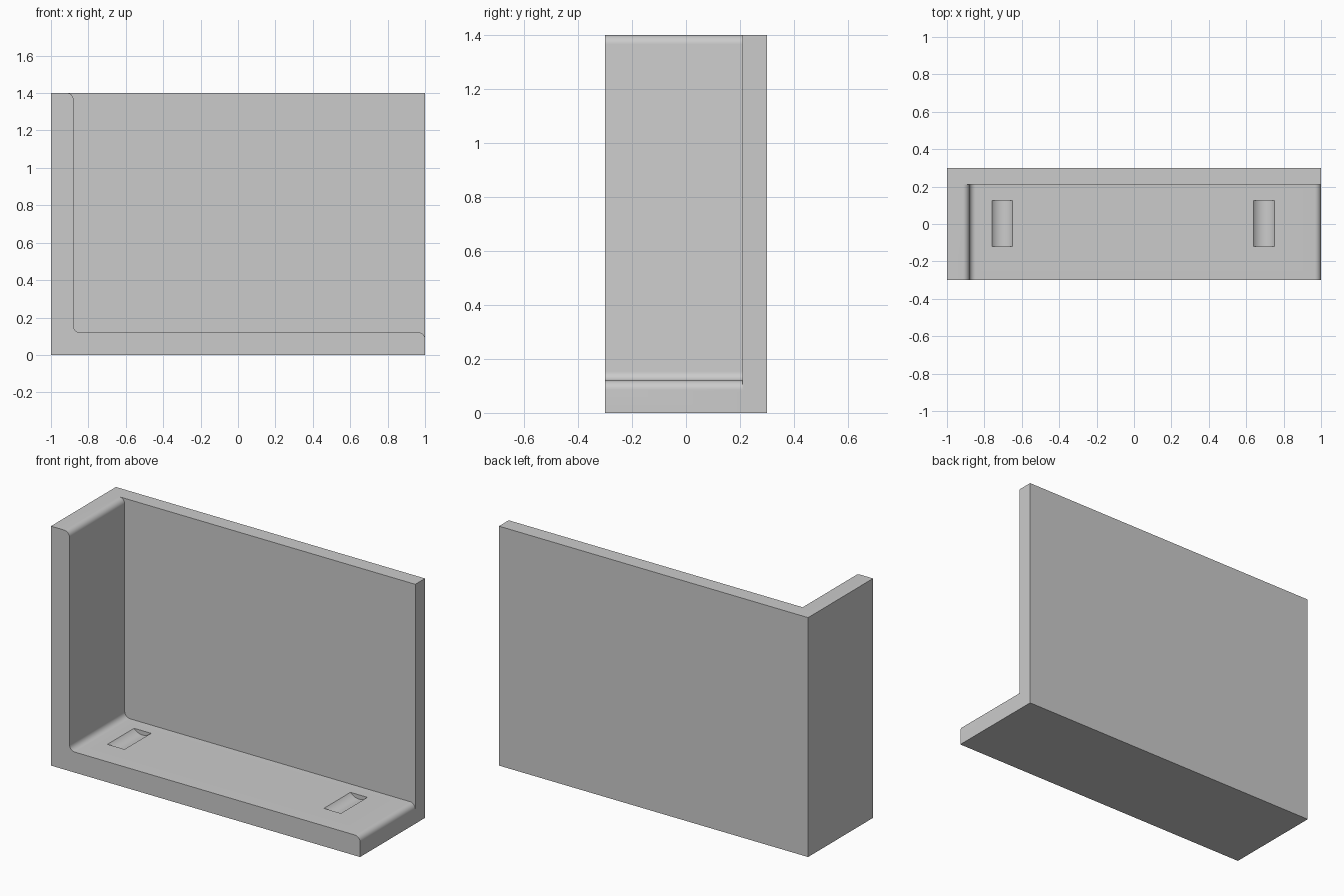
import bpy, bmesh, math

if "Cube" in bpy.data.objects:
    bpy.data.objects.remove(bpy.data.objects["Cube"])


def prism(name, profile, y0, y1):
    """Extrude an (x, z) profile along y."""
    bm = bmesh.new()
    face = bm.faces.new([bm.verts.new((x, y0, z)) for x, z in profile])
    ext = bmesh.ops.extrude_face_region(bm, geom=[face])
    bmesh.ops.translate(bm, vec=(0, y1 - y0, 0),
                        verts=[v for v in ext["geom"] if isinstance(v, bmesh.types.BMVert)])
    bmesh.ops.recalc_face_normals(bm, faces=bm.faces)
    mesh = bpy.data.meshes.new(name)
    bm.to_mesh(mesh)
    bm.free()
    ob = bpy.data.objects.new(name, mesh)
    bpy.context.collection.objects.link(ob)
    return ob


def arc(cx, cz, r, a0, a1, n=8):
    return [(cx + r * math.cos(math.radians(a0 + (a1 - a0) * i / n)),
             cz + r * math.sin(math.radians(a0 + (a1 - a0) * i / n))) for i in range(n + 1)]


R = 0.034   # fillet radius
T = 0.12    # floor and side wall thickness

# Floor and side wall: one L profile with rounded ends and inner corner
profile = [(-1, 0), (1, 0)]
profile += arc(1 - R, T - R, R, 0, 90)
profile += arc(-1 + T + R, T + R, R, 270, 180)
profile += arc(-1 + T - R, 1.4 - R, R, 0, 90)
profile += [(-1, 1.4)]
body = prism("corner_tray", profile, -0.3, 0.25)

# Back panel
panel = prism("back_panel_helper", [(-1, 0), (1, 0), (1, 1.4), (-1, 1.4)], 0.21, 0.3)

# Shallow curved finger slots in the floor
half, depth = 0.055, 0.025
rad = (half ** 2 + depth ** 2) / (2 * depth)
slots = [prism("slot_cutter", arc(x, T - depth + rad, rad, 0, 360 - 360 / 64, 63), -0.12, 0.125)
         for x in (-0.705, 0.695)]

for tool, op in [(panel, 'UNION')] + [(s, 'DIFFERENCE') for s in slots]:
    tool.hide_render = True
    mod = body.modifiers.new(op.lower(), 'BOOLEAN')
    mod.object, mod.operation, mod.solver = tool, op, 'EXACT'
    bpy.context.view_layer.objects.active = body
    bpy.ops.object.modifier_apply(modifier=mod.name)
    bpy.data.objects.remove(tool)

bpy.ops.object.select_all(action='DESELECT')
body.select_set(True)
bpy.context.view_layer.objects.active = body
bpy.ops.object.shade_smooth_by_angle(angle=math.radians(30))
